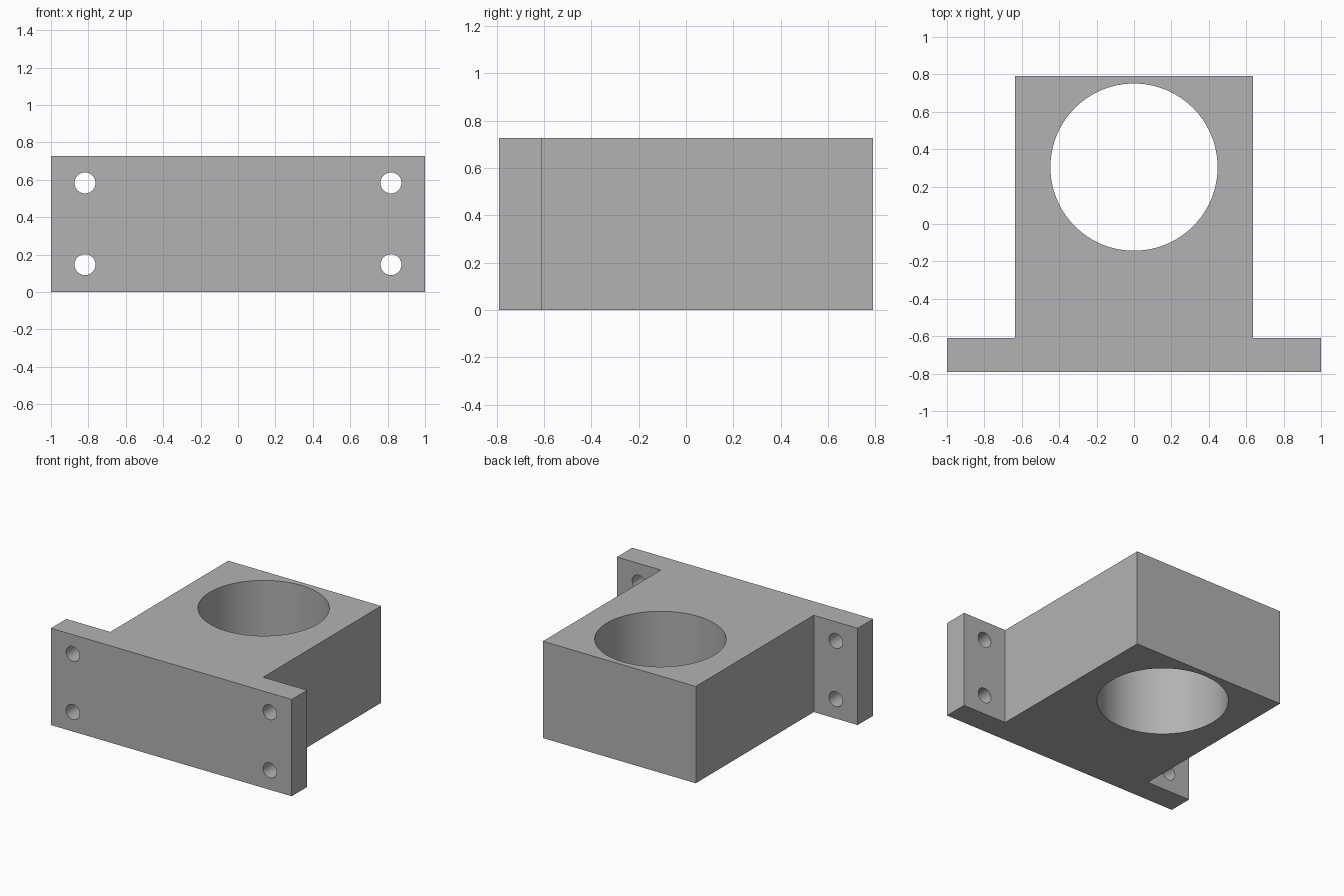
import bpy
import math

cube = bpy.data.objects.get("Cube")
if cube:
    bpy.data.objects.remove(cube, do_unlink=True)

HEIGHT = 0.727
BACK, FRONT, FLANGE_BACK = 0.791, -0.791, -0.609
BODY_X = 0.635

grey = bpy.data.materials.new("plain grey")
grey.use_nodes = True
grey.diffuse_color = (0.448, 0.448, 0.448, 1)
grey.node_tree.nodes["Principled BSDF"].inputs["Base Color"].default_value = grey.diffuse_color


def extrude_outline(name, outline, height):
    """Straight prism from a counter-clockwise outline standing on the ground."""
    n = len(outline)
    verts = [(x, y, z) for z in (0, height) for x, y in outline]
    faces = [tuple(reversed(range(n))), tuple(range(n, 2 * n))]
    faces += [(i, (i + 1) % n, (i + 1) % n + n, i + n) for i in range(n)]
    mesh = bpy.data.meshes.new(name)
    mesh.from_pydata(verts, [], faces)
    mesh.materials.append(grey)
    obj = bpy.data.objects.new(name, mesh)
    bpy.context.collection.objects.link(obj)
    return obj


def drill(target, name, radius, depth, location, rotation=(0, 0, 0), sides=48):
    """Cut a round through hole with a hidden cylinder."""
    bpy.ops.mesh.primitive_cylinder_add(vertices=sides, radius=radius, depth=depth,
                                        location=location, rotation=rotation)
    cutter = bpy.context.object
    cutter.name = name
    cutter.data.materials.append(grey)
    cutter.hide_render = True
    cutter.hide_set(True)
    cut = target.modifiers.new(name, "BOOLEAN")
    cut.operation = "DIFFERENCE"
    cut.solver = "EXACT"
    cut.object = cutter
    return cutter


# Block and mounting flange as one T-shaped solid
right_half = [(1, FRONT), (1, FLANGE_BACK), (BODY_X, FLANGE_BACK), (BODY_X, BACK)]
outline = right_half + [(-x, y) for x, y in reversed(right_half)]
bracket = extrude_outline("mounting_bracket", outline, HEIGHT)

# Large vertical bore and four flange bolt holes
cutters = [drill(bracket, "bore_cutter", 0.447, 2, (0, 0.304, HEIGHT / 2), sides=96)]
for x in (-0.818, 0.818):
    for z in (0.146, 0.583):
        cutters.append(drill(bracket, "bolt_hole_cutter", 0.056, 0.4,
                             (x, -0.7, z), (math.pi / 2, 0, 0)))

# Bake the cuts, drop the cutters, then smooth only the round walls
bpy.context.view_layer.update()
depsgraph = bpy.context.evaluated_depsgraph_get()
cut_mesh = bpy.data.meshes.new_from_object(bracket.evaluated_get(depsgraph))
bracket.modifiers.clear()
bracket.data = cut_mesh
for cutter in cutters:
    bpy.data.objects.remove(cutter, do_unlink=True)
bpy.ops.object.select_all(action="DESELECT")
bracket.select_set(True)
bpy.context.view_layer.objects.active = bracket
bpy.ops.object.shade_smooth_by_angle(angle=math.radians(30))
